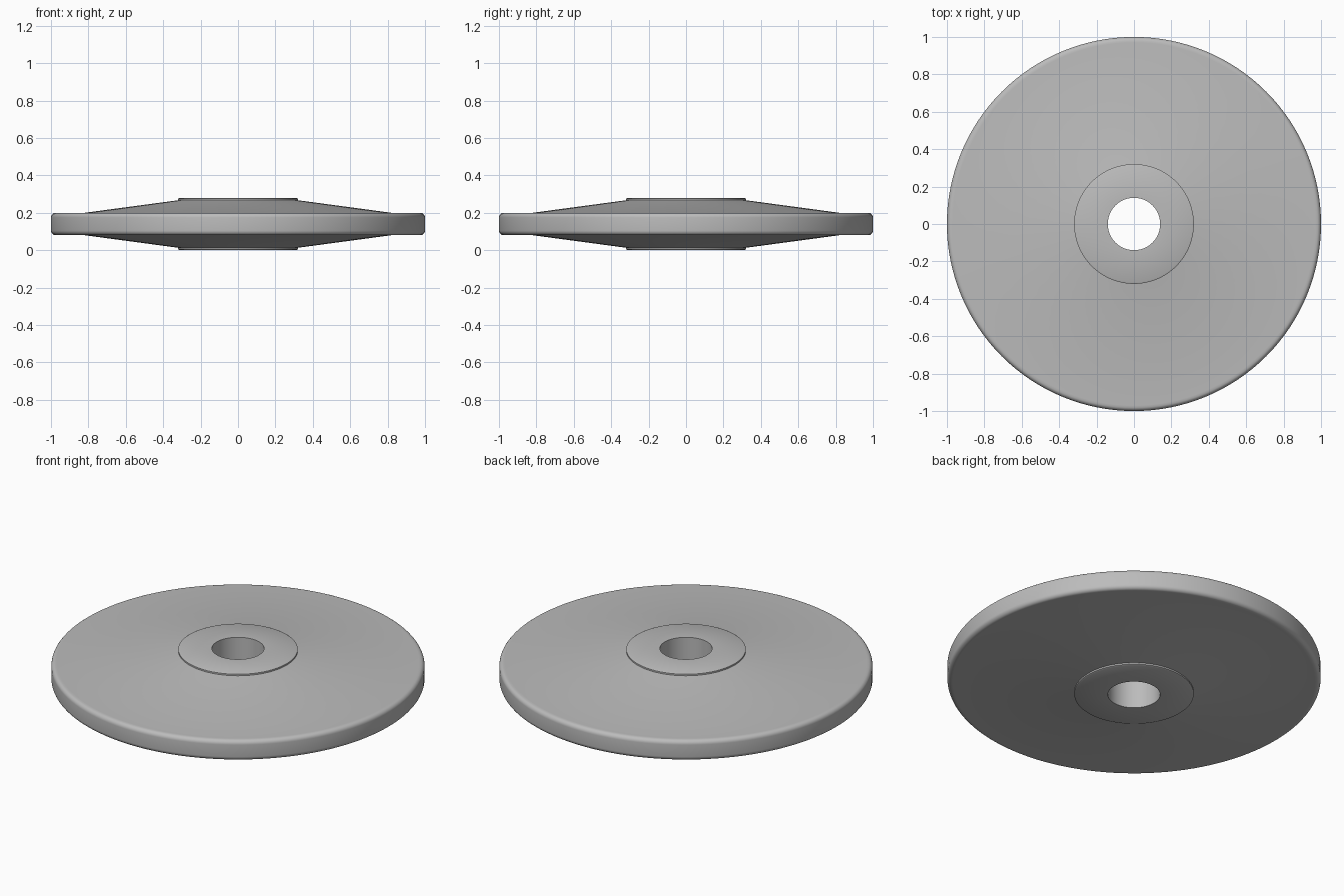
import bpy, bmesh, math

if "Cube" in bpy.data.objects:
    bpy.data.objects.remove(bpy.data.objects["Cube"])

SEGMENTS = 128
MID = 0.14  # height of the mirror plane

# Upper half of the cross-section as (radius, height above the mirror plane)
upper = [(0.14, 0.14), (0.312, 0.14), (0.32, 0.136), (0.32, 0.127),
         (0.82, 0.06), (0.97, 0.06)]
# Rounded rim corner
upper += [(0.975 + 0.025 * math.sin(a), 0.035 + 0.025 * math.cos(a))
          for a in (math.radians(15 * i) for i in range(1, 7))]
# Mirror to the lower half
profile = upper + [(r, -h) for r, h in reversed(upper)]

# Spin the closed cross-section into rings of quads
bm = bmesh.new()
rings = []
for i in range(SEGMENTS):
    a = 2 * math.pi * i / SEGMENTS
    rings.append([bm.verts.new((r * math.cos(a), r * math.sin(a), MID + h))
                  for r, h in profile])
n = len(profile)
for i in range(SEGMENTS):
    a, b = rings[i], rings[(i + 1) % SEGMENTS]
    for j in range(n):
        k = (j + 1) % n
        bm.faces.new((a[j], a[k], b[k], b[j]))
bmesh.ops.recalc_face_normals(bm, faces=bm.faces)
mesh = bpy.data.meshes.new("disc")
bm.to_mesh(mesh)
bm.free()

# Disc with tapered faces, raised hub and central bore
disc = bpy.data.objects.new("disc", mesh)
bpy.context.collection.objects.link(disc)
grey = bpy.data.materials.new("grey")
grey.diffuse_color = (0.5, 0.5, 0.5, 1)
grey.use_nodes = True
grey.node_tree.nodes["Principled BSDF"].inputs["Base Color"].default_value = grey.diffuse_color
mesh.materials.append(grey)

bpy.context.view_layer.objects.active = disc
disc.select_set(True)
bpy.ops.object.shade_smooth_by_angle(angle=math.radians(30))
